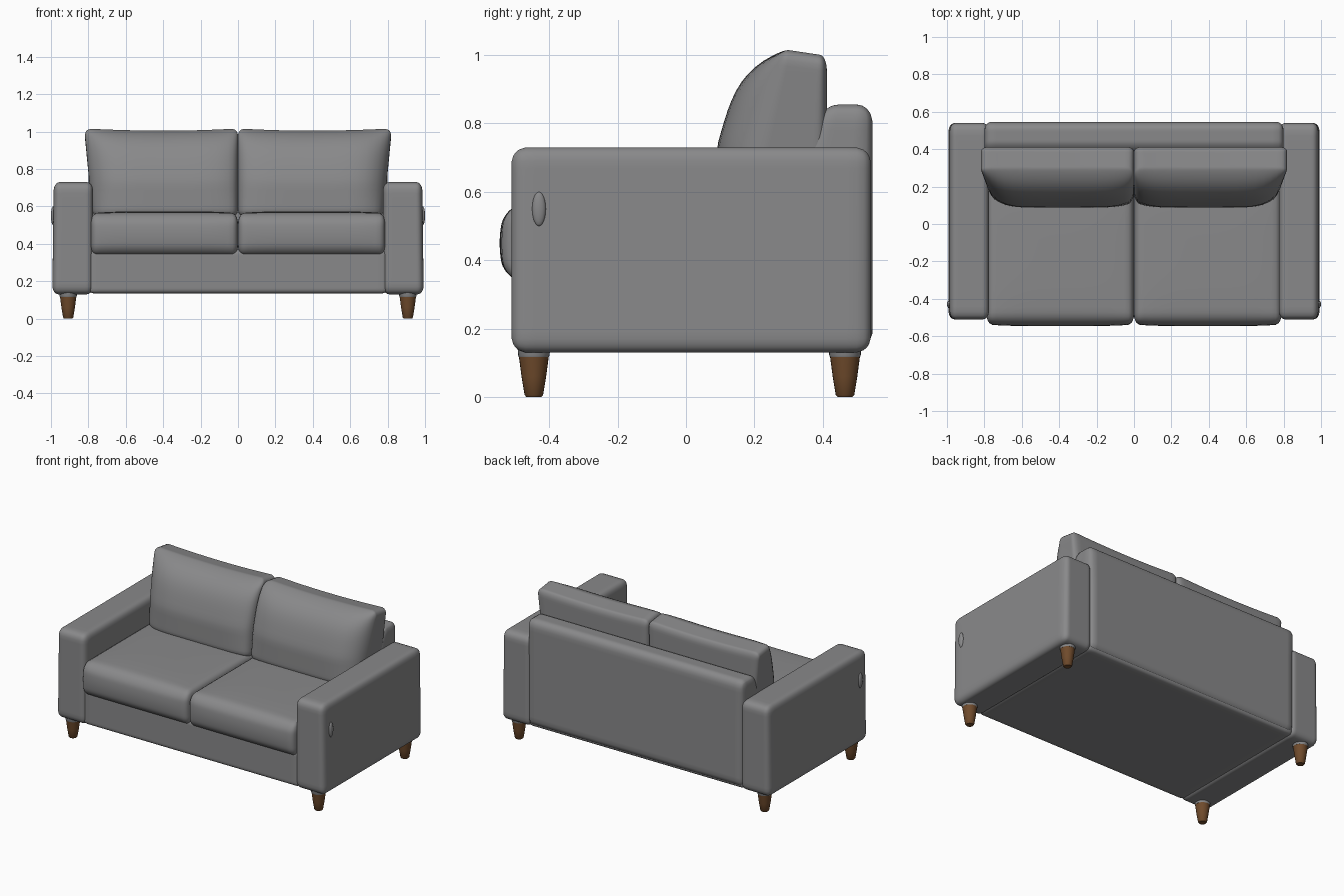
import bpy, bmesh, math
from mathutils import Vector

cube = bpy.data.objects.get("Cube")
if cube:
    bpy.data.objects.remove(cube, do_unlink=True)


def material(name, color):
    m = bpy.data.materials.new(name)
    m.use_nodes = True
    m.diffuse_color = color
    m.node_tree.nodes["Principled BSDF"].inputs["Base Color"].default_value = color
    return m


grey = material("grey upholstery", (0.25, 0.25, 0.255, 1))
brown = material("brown wood", (0.16, 0.07, 0.025, 1))


def finish(name, bm, mat, angle=60):
    bmesh.ops.recalc_face_normals(bm, faces=bm.faces)
    mesh = bpy.data.meshes.new(name)
    bm.to_mesh(mesh)
    bm.free()
    mesh.materials.append(mat)
    ob = bpy.data.objects.new(name, mesh)
    bpy.context.collection.objects.link(ob)
    bpy.ops.object.select_all(action='DESELECT')
    ob.select_set(True)
    bpy.context.view_layer.objects.active = ob
    bpy.ops.object.shade_smooth_by_angle(angle=math.radians(angle))
    return ob


def soft_box(name, lo, hi, radii, deform=None, side=1, cuts=23):
    """Rounded box between two corners; deform(point, unit) reshapes it; side mirrors x."""
    lo, hi = Vector(lo), Vector(hi)
    mid, half = (lo + hi) / 2, (hi - lo) / 2
    bm = bmesh.new()
    bmesh.ops.create_cube(bm, size=2)
    bmesh.ops.subdivide_edges(bm, edges=bm.edges[:], cuts=cuts, use_grid_fill=True)
    for v in bm.verts:
        # Crowd the grid towards the edges, then round the edges off
        p = Vector([math.sin(c * math.pi / 2) * h for c, h in zip(v.co, half)])
        q = Vector([max(r - h, min(h - r, c)) for c, h, r in zip(p, half, radii)])
        d = Vector([(a - b) / r for a, b, r in zip(p, q, radii)])
        if d.length > 0:
            d.normalize()
        p = Vector([b + a * r for a, b, r in zip(d, q, radii)])
        unit = Vector([c / h for c, h in zip(p, half)])
        p += mid
        if deform:
            p = deform(p, unit)
        p.x *= side
        v.co = p
    return finish(name, bm, grey)


def shape_arm(p, u):
    # Slight inward lean of the top
    p.x -= 0.008 * max(0, u.x) * (u.z + 1) / 2
    return p


def shape_back(p, u):
    # Front face slopes forward towards the seat
    p.y -= 0.4 * min(0.25, 0.855 - p.z) * (1 - u.y) / 2
    return p


def shape_seat(p, u):
    # Crowned top and puffed front
    dome = (1 - u.x ** 4) * (1 - u.y ** 4)
    p.z += 0.012 * dome * max(0, u.z)
    p.y -= 0.02 * max(0, -u.y) * (1 - u.z ** 2) * (1 - 0.5 * u.x ** 6)
    return p


def shape_back_cushion(p, u):
    t = (u.z + 1) / 2
    w = (1 - u.y) / 2
    across = 1 - (u.x ** 6 if u.x > 0 else 0.4 * u.x ** 6)
    bulge = 0.115 * across * (1 - t ** 8) * min(1, 0.6 + t)
    front = 0.155 + 0.125 * t - bulge
    p.y = 0.412 - w * (0.412 - front)
    # Outer side flares, top sags back and in the middle
    p.x += 0.045 * t * max(0, u.x)
    p.z -= t * (0.02 * (1 - w) + 0.012 * (1 - u.x ** 2))
    return p


# Frame
soft_box("base", (-0.8, -0.5, 0.135), (0.8, 0.53, 0.37), (0.03, 0.025, 0.025))
soft_box("back_panel", (-0.8, 0.4, 0.137), (0.8, 0.545, 0.855), (0.03, 0.045, 0.05), shape_back)

for side, label in ((1, "left"), (-1, "right")):
    soft_box(label + "_arm", (0.775, -0.51, 0.13), (0.993, 0.54, 0.73),
             (0.035, 0.045, 0.045), shape_arm, side)
    soft_box(label + "_seat_cushion", (0.0, -0.525, 0.338), (0.788, 0.25, 0.562),
             (0.03, 0.05, 0.06), shape_seat, side)
    soft_box(label + "_back_cushion", (0.0, 0.16, 0.545), (0.777, 0.41, 1.02),
             (0.035, 0.04, 0.04), shape_back_cushion, side)

    # Small padded bump on the outer face of the arm
    bm = bmesh.new()
    bmesh.ops.create_uvsphere(bm, u_segments=20, v_segments=12, radius=1)
    bmesh.ops.scale(bm, vec=(0.012, 0.02, 0.05), verts=bm.verts)
    bmesh.ops.translate(bm, vec=(side * 0.988, -0.43, 0.55), verts=bm.verts)
    finish(label + "_arm_bump", bm, grey)

    # Tapered legs with a fabric collar
    for y, end in ((-0.445, "front"), (0.465, "back")):
        for part, mat, rings in (
                ("leg", brown, ((0.022, 0), (0.027, 0.006), (0.036, 0.06), (0.044, 0.12))),
                ("leg_collar", grey, ((0.044, 0.117), (0.046, 0.122), (0.048, 0.15)))):
            bm = bmesh.new()
            loops = []
            for r, z in rings:
                loops.append([bm.verts.new((side * 0.908 + r * math.cos(a), y + r * math.sin(a), z))
                              for a in (i * math.tau / 24 for i in range(24))])
            for a, b in zip(loops, loops[1:]):
                for i in range(24):
                    j = (i + 1) % 24
                    bm.faces.new((a[i], a[j], b[j], b[i]))
            bm.faces.new(loops[0])
            bm.faces.new(loops[-1])
            finish(f"{label}_{end}_{part}", bm, mat, 50)
